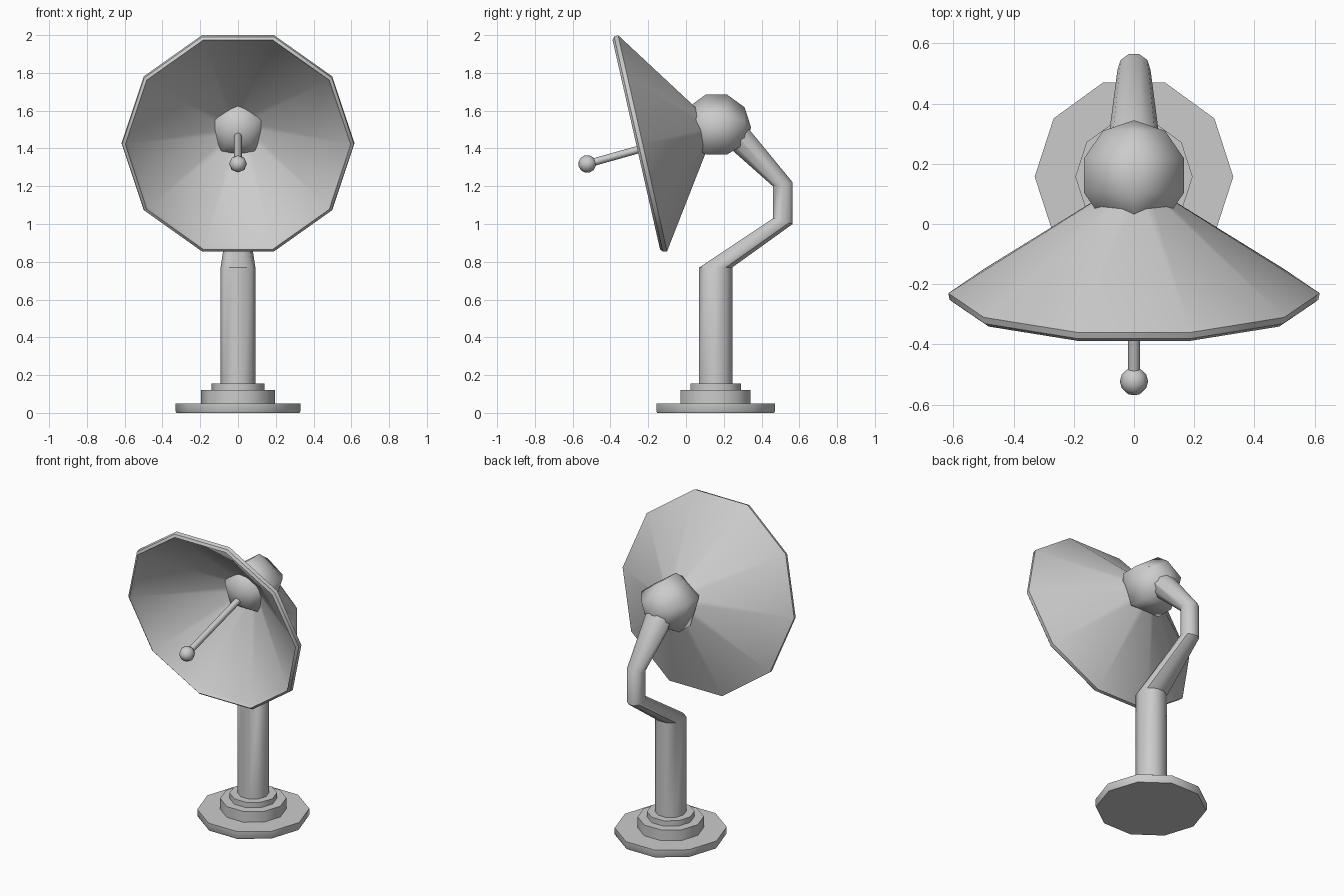
import bpy, bmesh, math
from mathutils import Vector, Matrix

if "Cube" in bpy.data.objects:
    bpy.data.objects.remove(bpy.data.objects["Cube"])

SIDES = 10
PY = 0.157                     # y of the pedestal axis
APO = math.cos(math.pi / SIDES)


def finish(name, bm, angle=40):
    bmesh.ops.recalc_face_normals(bm, faces=bm.faces)
    me = bpy.data.meshes.new(name)
    bm.to_mesh(me)
    bm.free()
    ob = bpy.data.objects.new(name, me)
    bpy.context.collection.objects.link(ob)
    bpy.ops.object.select_all(action='DESELECT')
    ob.select_set(True)
    bpy.context.view_layer.objects.active = ob
    bpy.ops.object.shade_smooth_by_angle(angle=math.radians(angle))
    return ob


def loft(name, rings, sides=SIDES, closed=False, angle=40):
    """Skin rings given as (centre, u, v); closed joins last ring to first."""
    bm = bmesh.new()
    loops = []
    for c, u, v in rings:
        loops.append([bm.verts.new(c + u * math.cos(2 * math.pi * i / sides)
                                   + v * math.sin(2 * math.pi * i / sides))
                      for i in range(sides)])
    pairs = list(zip(loops, loops[1:]))
    if closed:
        pairs.append((loops[-1], loops[0]))
    else:
        bm.faces.new(loops[0])
        bm.faces.new(loops[-1])
    for a, b in pairs:
        for i in range(sides):
            j = (i + 1) % sides
            bm.faces.new((a[i], a[j], b[j], b[i]))
    return finish(name, bm, angle)


def ball(name, centre, r, segs, rings, axis_rot):
    bm = bmesh.new()
    bmesh.ops.create_uvsphere(bm, u_segments=segs, v_segments=rings, radius=r,
                              matrix=Matrix.Translation(centre) @ axis_rot)
    return finish(name, bm, 80)


# stepped round base
profile = [(0.325, 0), (0.33, 0.008), (0.33, 0.05), (0.195, 0.05),
           (0.195, 0.12), (0.14, 0.12), (0.14, 0.155)]
loft("base", [(Vector((0, PY, z)), Vector((r, 0, 0)), Vector((0, r, 0)))
              for r, z in profile])

# column and bent arm: front and rear outline points (y, z) and half width
outline = [((0.07, 0.15), (0.245, 0.15), 0.092),
           ((0.07, 0.77), (0.245, 0.77), 0.092),
           ((0.46, 1.03), (0.565, 1.00), 0.055),
           ((0.46, 1.20), (0.565, 1.22), 0.055),
           ((0.20, 1.43), (0.290, 1.555), 0.09)]
arm = []
for f, b, w in outline:
    f, b = Vector((0, *f)), Vector((0, *b))
    arm.append(((f + b) / 2, Vector((w, 0, 0)), (b - f) / 2 / APO))
loft("column_arm", arm)

# pivot ball, five sided with its poles facing front and back
PIVOT = Vector((0, 0.161, 1.51))
ball("pivot_ball", PIVOT, 0.184, 5, 5, Matrix.Rotation(math.radians(90), 4, 'X'))

# tilted dish shell: (radius, distance forward of the rim plane)
fwd = Vector((0, -0.975, -0.221)).normalized()
up = Vector((0, fwd.z, -fwd.y))
rim = Vector((0, -0.23, 1.4275))
shell = [(0.06, -0.36), (0.617, 0), (0.613, 0.022), (0.597, 0.034),
         (0.585, 0.012), (0.06, -0.345)]
loft("dish", [(rim + fwd * d, Vector((r, 0, 0)), up * r) for r, d in shell],
     closed=True)

# feed rod and tip
TIP = Vector((0, -0.523, 1.318))
rod = (TIP - PIVOT).normalized()
side = Vector((0.02, 0, 0))
loft("feed_rod", [(p, side, rod.cross(side)) for p in (PIVOT, TIP)],
     sides=8, angle=50)
ball("feed_tip", TIP, 0.047, 8, 6,
     Vector((0, 0, 1)).rotation_difference(rod).to_matrix().to_4x4())
